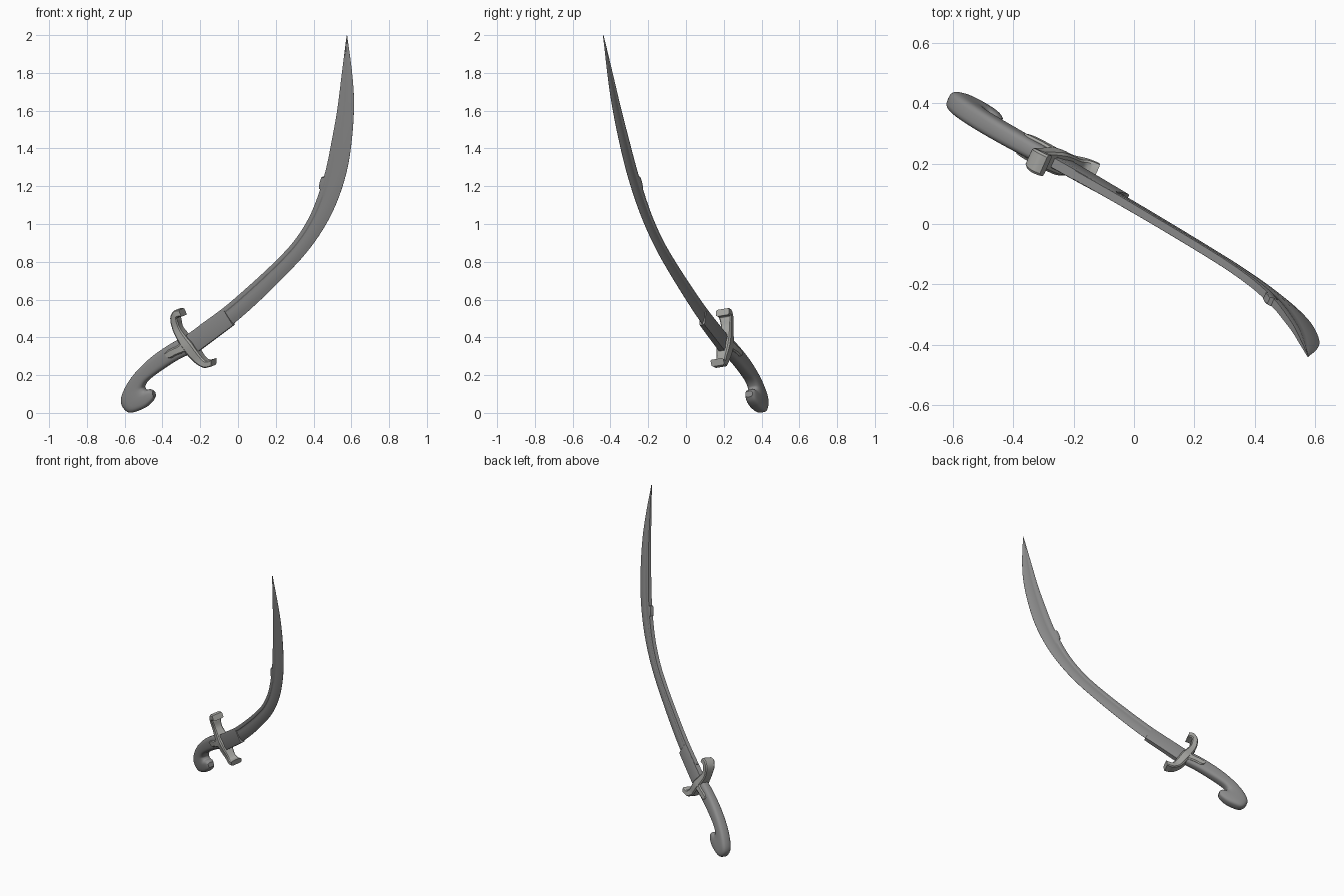
import bpy, bmesh, math
from mathutils import Vector

# The sabre lies in one tilted plane; u, w are front-view x, z and t is thickness.
NORMAL = Vector((0.44, 1.0, 0.17)).normalized()

def material(name, colour):
    mat = bpy.data.materials.new(name)
    mat.diffuse_color = (*colour, 1)
    return mat

DARK = material("dark_steel", (0.26, 0.26, 0.26))
LIGHT = material("guard_metal", (0.38, 0.38, 0.36))

def place(u, w, t):
    return Vector((u, -0.44 * u - 0.17 * w + 0.155, w)) + NORMAL * t

def catmull(p0, p1, p2, p3, s):
    return tuple(0.5 * (2 * b + (c - a) * s + (2 * a - 5 * b + 4 * c - d) * s * s
                 + (3 * b - a - 3 * c + d) * s ** 3) for a, b, c, d in zip(p0, p1, p2, p3))

def resample(rows, steps):
    out = []
    for i in range(len(rows) - 1):
        p0, p3 = rows[max(i - 1, 0)], rows[min(i + 2, len(rows) - 1)]
        out += [catmull(p0, rows[i], rows[i + 1], p3, k / steps) for k in range(steps)]
    return out + [rows[-1]]

# Loft a cross-section (v across the width, t as a share of half thickness)
# along rows of (edge a u, w, edge b u, w, half thickness).
def loft(name, rows, section, mat, steps=5, angle=35):
    bm = bmesh.new()
    rings = []
    for au, aw, bu, bw, h in resample(rows, steps):
        rings.append([bm.verts.new(place(au + (bu - au) * v, aw + (bw - aw) * v, h * t))
                      for v, t in section])
    n = len(section)
    for r, q in zip(rings, rings[1:]):
        for i in range(n):
            j = (i + 1) % n
            bm.faces.new((r[i], r[j], q[j], q[i]))
    bm.faces.new(rings[0][::-1])
    bm.faces.new(rings[-1])
    bmesh.ops.recalc_face_normals(bm, faces=bm.faces)
    mesh = bpy.data.meshes.new(name)
    bm.to_mesh(mesh)
    bm.free()
    mesh.materials.append(mat)
    obj = bpy.data.objects.new(name, mesh)
    bpy.context.collection.objects.link(obj)
    bpy.ops.object.select_all(action='DESELECT')
    obj.select_set(True)
    bpy.context.view_layer.objects.active = obj
    bpy.ops.object.shade_smooth_by_angle(angle=math.radians(angle))
    return obj

def both_sides(half):
    return half + [(v, -t) for v, t in reversed(half)]

def super_oval(power, n=28):
    f = lambda x: math.copysign(abs(x) ** power, x)
    return [(0.5 - 0.5 * f(math.cos(2 * math.pi * i / n)), f(math.sin(2 * math.pi * i / n)))
            for i in range(n)]

BLOCK = both_sides([(0, 0.8), (0.15, 1), (0.85, 1), (1, 0.8)])
OVAL = super_oval(0.62)

# Blade: thick spine, shallow fuller, thin edge
fuller = both_sides([(0, 0.9), (0.04, 1), (0.2, 1), (0.27, 0.75), (0.42, 0.75),
                     (0.5, 0.85), (0.8, 0.5), (1, 0.05)])
loft("blade", [
    (-0.20, 0.465, -0.15, 0.38, 0.015), (-0.07, 0.56, -0.02, 0.475, 0.015),
    (0.06, 0.672, 0.115, 0.594, 0.014), (0.195, 0.797, 0.255, 0.732, 0.014),
    (0.30, 0.91, 0.365, 0.852, 0.014), (0.38, 1.035, 0.455, 0.98, 0.014),
    (0.435, 1.17, 0.525, 1.12, 0.014), (0.472, 1.30, 0.577, 1.285, 0.013),
    (0.50, 1.44, 0.604, 1.46, 0.012), (0.528, 1.60, 0.614, 1.64, 0.010),
    (0.550, 1.78, 0.604, 1.80, 0.007), (0.573, 1.975, 0.581, 1.975, 0.003),
    (0.577, 2.0, 0.578, 2.0, 0.001)], fuller, DARK, steps=6, angle=25)

# Raised step on the spine where the blade widens
loft("spine_step", [(0.432, 1.188, 0.46, 1.183, 0.014), (0.436, 1.22, 0.466, 1.215, 0.015),
                    (0.446, 1.25, 0.476, 1.245, 0.014)], BLOCK, DARK, steps=2)

# Thicker slab at the blade root
loft("blade_root", [(-0.28, 0.405, -0.21, 0.325, 0.020), (-0.17, 0.484, -0.115, 0.396, 0.019),
                    (-0.073, 0.551, -0.021, 0.466, 0.0165)], BLOCK, DARK, steps=3)

# Grip with hooked pommel
loft("grip", [
    (-0.265, 0.41, -0.21, 0.33, 0.030), (-0.35, 0.37, -0.31, 0.285, 0.032),
    (-0.46, 0.293, -0.405, 0.225, 0.034), (-0.55, 0.202, -0.472, 0.175, 0.035),
    (-0.603, 0.115, -0.495, 0.143, 0.036), (-0.614, 0.05, -0.492, 0.128, 0.037),
    (-0.572, 0.003, -0.484, 0.122, 0.037), (-0.50, 0.023, -0.473, 0.124, 0.034),
    (-0.457, 0.056, -0.462, 0.123, 0.029), (-0.440, 0.085, -0.448, 0.115, 0.020)],
    OVAL, DARK, steps=5)

# Crossguard, both arms sweeping towards the blade
loft("crossguard", [
    (-0.300, 0.55, -0.285, 0.515, 0.037), (-0.328, 0.545, -0.312, 0.508, 0.038),
    (-0.348, 0.505, -0.310, 0.493, 0.034), (-0.336, 0.44, -0.298, 0.452, 0.029),
    (-0.302, 0.375, -0.262, 0.405, 0.036), (-0.280, 0.342, -0.235, 0.375, 0.040),
    (-0.250, 0.302, -0.210, 0.337, 0.036), (-0.215, 0.265, -0.182, 0.297, 0.029),
    (-0.170, 0.243, -0.160, 0.279, 0.034), (-0.130, 0.250, -0.127, 0.286, 0.037)],
    BLOCK, LIGHT, steps=5)

# Rounded tongue of the guard running down the grip
loft("guard_tongue", [
    (-0.275, 0.395, -0.235, 0.335, 0.036), (-0.305, 0.362, -0.278, 0.323, 0.039),
    (-0.338, 0.346, -0.315, 0.309, 0.040), (-0.362, 0.334, -0.340, 0.295, 0.039),
    (-0.377, 0.318, -0.362, 0.297, 0.037)], BLOCK, LIGHT, steps=4)
